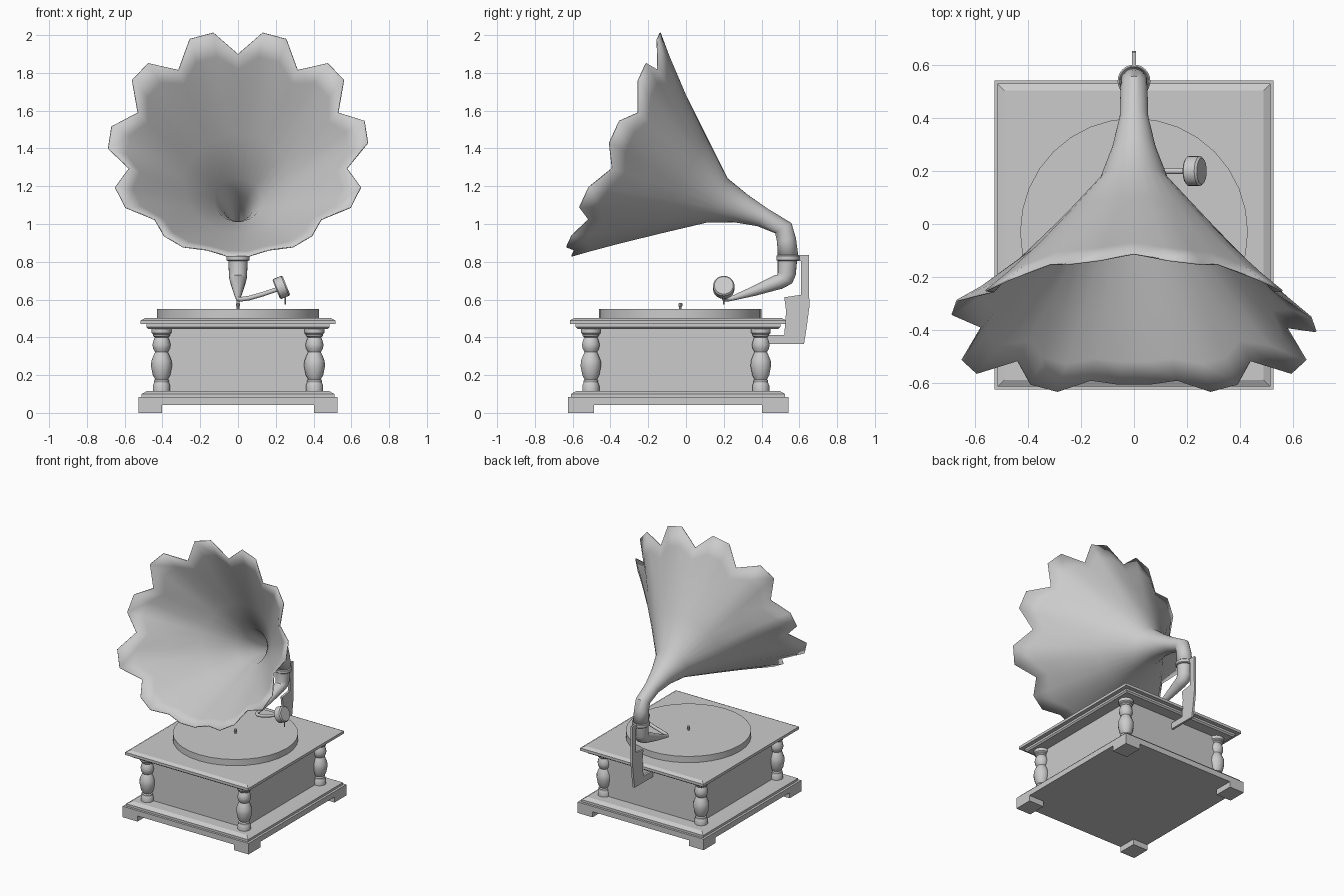
import bpy, bmesh, math
from mathutils import Vector

if "Cube" in bpy.data.objects:
    bpy.data.objects.remove(bpy.data.objects["Cube"])

CY = -0.042  # cabinet centre in y


def make(name, verts, faces, smooth=None):
    me = bpy.data.meshes.new(name)
    bm = bmesh.new()
    vs = [bm.verts.new(v) for v in verts]
    for f in faces:
        bm.faces.new([vs[i] for i in f])
    bmesh.ops.recalc_face_normals(bm, faces=bm.faces)
    bm.to_mesh(me)
    bm.free()
    ob = bpy.data.objects.new(name, me)
    bpy.context.collection.objects.link(ob)
    if smooth:
        bpy.ops.object.select_all(action='DESELECT')
        ob.select_set(True)
        bpy.context.view_layer.objects.active = ob
        bpy.ops.object.shade_smooth_by_angle(angle=math.radians(smooth))
    return ob


def loft(name, rings, caps=True, smooth=None):
    n = len(rings[0])
    verts = [v for r in rings for v in r]
    faces = [(k * n + i, k * n + (i + 1) % n, (k + 1) * n + (i + 1) % n, (k + 1) * n + i)
             for k in range(len(rings) - 1) for i in range(n)]
    if caps:
        faces += [tuple(range(n)), tuple(range(len(verts) - n, len(verts)))]
    return make(name, verts, faces, smooth)


def slab(name, levels, x=0, y=CY):
    # stacked rectangles: (half x, half y, z)
    return loft(name, [[(x + sx * hx, y + sy * hy, z) for sx, sy in
                        ((-1, -1), (1, -1), (1, 1), (-1, 1))] for hx, hy, z in levels])


def lathe(name, profile, x, y, n, smooth=35):
    return loft(name, [[(x + r * math.cos(2 * math.pi * i / n), y + r * math.sin(2 * math.pi * i / n), z)
                        for i in range(n)] for r, z in profile], smooth=smooth)


def station(y, z, tilt, polar):
    # ring in a plane containing x, tilted about x; polar = (angle, radius, forward offset)
    t = math.radians(tilt)
    up, fwd = Vector((0, math.sin(t), math.cos(t))), Vector((0, -math.cos(t), math.sin(t)))
    return [Vector((r * math.sin(a), y, z)) + up * (r * math.cos(a)) + fwd * d for a, r, d in polar]


def circle(r, n):
    return [(2 * math.pi * i / n, r, 0) for i in range(n)]


# cabinet
slab("base_plate", [(.527, .584, .042), (.527, .584, .083)])
slab("base_moulding", [(.51, .567, .083), (.51, .567, .1), (.48, .537, .117)])
slab("cabinet_box", [(.395, .45, .117), (.395, .45, .447)])
slab("lid_moulding", [(.475, .532, .445), (.485, .542, .455), (.485, .542, .47)])
slab("lid", [(.515, .572, .47), (.515, .572, .49), (.49, .547, .503)])

# feet and turned corner columns
column = [(.04, .155), (.04, .17), (.034, .178), (.046, .2), (.055, .245), (.054, .275), (.042, .305),
          (.034, .322), (.044, .34), (.048, .36), (.042, .385), (.035, .4), (.045, .408), (.045, .42)]
for sx, side in ((-1, "left"), (1, "right")):
    for sy, end in ((-1, "front"), (1, "back")):
        slab(f"foot_{end}_{side}", [(.062, .07, 0), (.062, .07, .045)], sx * .465, CY + sy * .514)
        x, y = sx * .405, -.054 + sy * .45
        lathe(f"column_{end}_{side}", column, x, y, 14)
        lathe(f"column_foot_{end}_{side}", [(.046, .117), (.046, .145), (.04, .158)], x, y, 14)
        lathe(f"column_cap_{end}_{side}", [(.045, .415), (.052, .422), (.052, .447)], x, y, 14)

# turntable
lathe("platter", [(.43, .503), (.43, .55)], 0, -.03, 32)
lathe("spindle", [(.007, .55), (.007, .563), (.011, .566), (.011, .578), (.006, .583)], 0, -.03, 10)

# horn: fluted bell with eleven petals, each two tips between notches
N = 33


def bell(s):
    ring = []
    for i in range(N):
        a = 2 * math.pi * i / N
        petal, r, d = i // 3, .13 + .455 * s, 0
        if i % 3:
            tip, fwd = {5: (.60, 0), 4: (.635, .045), 6: (.635, .045)}.get(petal, (.69, .07))
            if petal == 8:
                fwd = 0
            r += (tip - .585) * s ** 4
            d = fwd * s ** 4
        ring.append((a, r, d))
    return station(.165 - .52 * s, 1.125 + .244 * s, 24.8, ring)


horn_rings = [bell(s) for s in (1, .88, .65, .35, 0)]
horn_rings += [station(y, z, t, circle(r, N)) for y, z, r, t in
               ((.29, 1.082, .082, 27), (.405, 1.035, .054, 30), (.515, .978, .051, 58),
                (.532, .915, .051, 76), (.54, .82, .056, 88))]
horn = loft("horn", horn_rings, caps=False, smooth=40)
mod = horn.modifiers.new("thickness", 'SOLIDIFY')
mod.thickness = .006

# collar and tapering tone arm
lathe("collar", [(.056, .805), (.062, .81), (.062, .83), (.056, .835)], 0, .54, 24)
loft("tone_arm", [station(y, z, t, circle(r, 20)) for y, z, r, t in
                  ((.537, .815, .052, 90), (.533, .735, .048, 97), (.522, .708, .046, 120),
                   (.49, .694, .041, 152), (.36, .645, .026, 161), (.24, .605, .012, 162))], smooth=40)

# thin bent tube to the sound box
cu = bpy.data.curves.new("arm_tube", 'CURVE')
cu.dimensions = '3D'
cu.bevel_depth = .012
cu.bevel_resolution = 2
cu.use_fill_caps = True
path = [(0, .26, .61), (0, .225, .602), (.02, .205, .602), (.06, .2, .608), (.13, .2, .628), (.21, .2, .655)]
sp = cu.splines.new('POLY')
sp.points.add(len(path) - 1)
for p, co in zip(sp.points, path):
    p.co = (*co, 1)
bpy.context.collection.objects.link(bpy.data.objects.new("arm_tube", cu))

# sound box and needle
box = lathe("sound_box", [(.05, -.03), (.057, -.024), (.057, .02), (.05, .028)], 0, 0, 20, 30)
box.rotation_euler = (0, math.radians(68), 0)
box.location = (.23, .2, .665)
lathe("needle", [(.003, .575), (.005, .63)], .25, .2, 8)

# rear bracket: thin plate outline in yz
outline = [(.39, .365), (.625, .365), (.637, .44), (.653, .56), (.65, .835), (.608, .835),
           (.608, .625), (.52, .612), (.53, .54), (.52, .412), (.39, .412)]
loft("horn_bracket", [[(x, y, z) for y, z in outline] for x in (-.008, .008)])
# small tab joining the bracket to the elbow
slab("bracket_tab", [(.008, .02, .805), (.008, .02, .835)], 0, .6)
